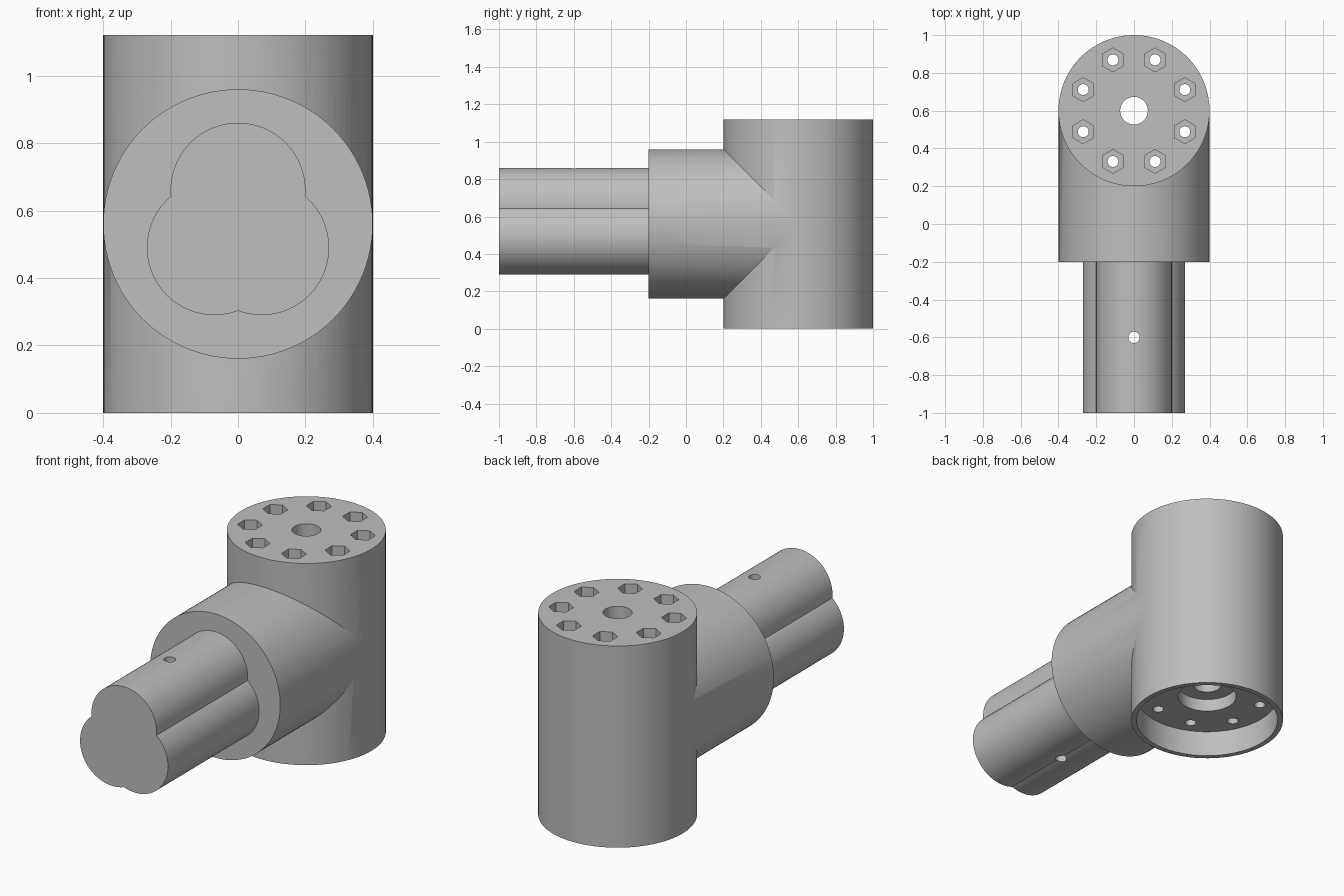
import bpy
import math

cube = bpy.data.objects.get("Cube")
if cube:
    bpy.data.objects.remove(cube, do_unlink=True)

grey = bpy.data.materials.new("plain_grey")
grey.use_nodes = True
color = (0.52, 0.52, 0.52, 1)
grey.diffuse_color = color
grey.node_tree.nodes["Principled BSDF"].inputs["Base Color"].default_value = color

AXIS_Y = 0.6      # upright barrel centre
HEIGHT = 1.12


def upright(name, r, x, y, z0, z1, sides=96, turn=0):
    bpy.ops.mesh.primitive_cylinder_add(
        vertices=sides, radius=r, depth=z1 - z0,
        location=(x, y, (z0 + z1) / 2), rotation=(0, 0, turn))
    ob = bpy.context.object
    ob.name = ob.data.name = name
    ob.data.materials.append(grey)
    return ob


def lengthwise(name, r, x, z, y0, y1):
    ob = upright(name, r, x, 0, y0, y1)
    ob.location = (x, (y0 + y1) / 2, z)
    ob.rotation_euler = (math.pi / 2, 0, 0)
    return ob


def combine(target, tool, operation):
    mod = target.modifiers.new(operation.title(), 'BOOLEAN')
    mod.operation = operation
    mod.solver = 'EXACT'
    mod.object = tool
    tool.hide_render = True
    bpy.context.view_layer.objects.active = target
    bpy.ops.object.modifier_apply(modifier=mod.name)
    bpy.data.objects.remove(tool, do_unlink=True)


# Upright barrel with the side sleeve
fitting = upright("pivot_fitting", 0.4, 0, AXIS_Y, 0, HEIGHT)
combine(fitting, lengthwise("sleeve", 0.3995, 0, HEIGHT / 2, -0.2, AXIS_Y), 'UNION')

# Three-lobed shaft
shaft = lengthwise("shaft", 0.2, 0, 0.66, -1, -0.1)
for side in (-1, 1):
    combine(shaft, lengthwise("shaft_lobe", 0.2, side * 0.07, 0.49, -1, -0.1), 'UNION')
combine(fitting, shaft, 'UNION')

# Underside recess, bearing pocket and centre bore
for name, r, z0, z1 in (("recess", 0.372, -0.1, 0.145),
                        ("bearing_pocket", 0.153, 0.1, 0.215),
                        ("centre_bore", 0.073, -0.1, 1.3)):
    combine(fitting, upright(name, r, 0, AXIS_Y, z0, z1), 'DIFFERENCE')

# Ring of bolt holes with hexagonal nut pockets
for i in range(8):
    a = math.pi / 8 + i * math.pi / 4
    x, y = 0.291 * math.cos(a), AXIS_Y + 0.291 * math.sin(a)
    combine(fitting, upright("bolt_hole", 0.029, x, y, -0.1, 1.3, 32), 'DIFFERENCE')
    combine(fitting, upright("nut_pocket", 0.063, x, y, 1.0, 1.3, 6), 'DIFFERENCE')

# Cross-pin hole through the shaft
combine(fitting, upright("pin_hole", 0.03, 0, -0.6, -0.1, 1.3, 32), 'DIFFERENCE')

# Smooth barrels with crisp edges
bpy.ops.object.select_all(action='DESELECT')
fitting.select_set(True)
bpy.context.view_layer.objects.active = fitting
bpy.ops.object.shade_smooth_by_angle(angle=math.radians(25))
